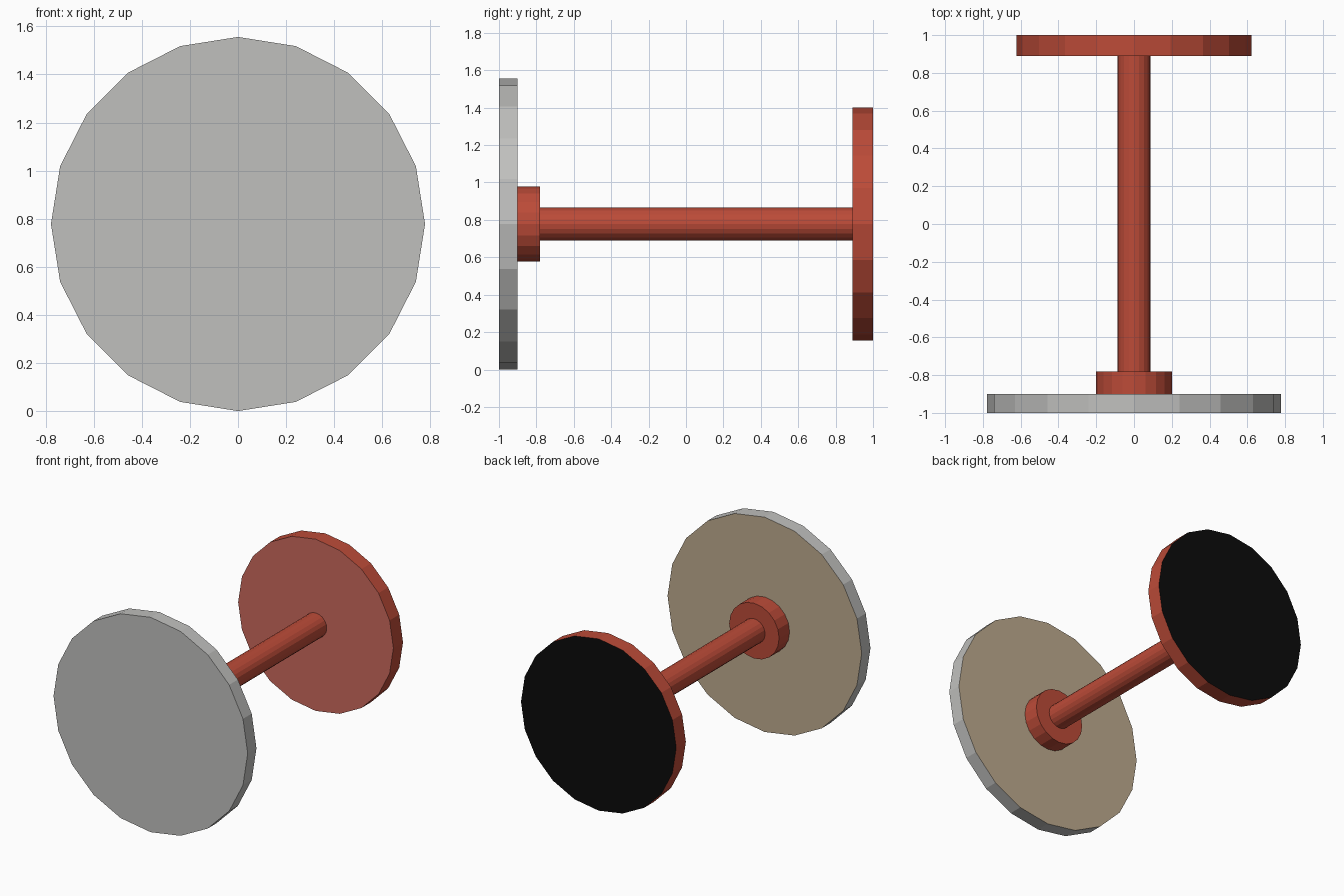
import bpy, bmesh, math
from mathutils import Matrix

if "Cube" in bpy.data.objects:
    bpy.data.objects.remove(bpy.data.objects["Cube"])

AXIS_Z = 0.778   # height of the shared axis
SIDES = 20


def material(name, srgb):
    lin = [((c / 255 + 0.055) / 1.055) ** 2.4 if c > 10 else c / 255 / 12.92 for c in srgb]
    m = bpy.data.materials.new(name)
    m.diffuse_color = (*lin, 1)
    m.use_nodes = True
    m.node_tree.nodes["Principled BSDF"].inputs["Base Color"].default_value = m.diffuse_color
    return m


grey = material("light_grey", (192, 192, 190))
tan = material("tan", (190, 171, 143))
red = material("red", (188, 75, 56))
dusty = material("dusty_red", (203, 105, 93))
black = material("black", (11, 11, 11))


def disc(name, radius, y0, y1, side, front=None, back=None):
    """Flat-shaded cylinder along y, with optional cap colours."""
    bm = bmesh.new()
    bmesh.ops.create_cone(bm, cap_ends=True, segments=SIDES,
                          radius1=radius, radius2=radius, depth=y1 - y0)
    bm.transform(Matrix.Translation((0, (y0 + y1) / 2, AXIS_Z))
                 @ Matrix.Rotation(math.pi / 2, 4, 'X'))
    bm.normal_update()
    for f in bm.faces:
        f.material_index = 1 if f.normal.y < -0.9 else 2 if f.normal.y > 0.9 else 0
    me = bpy.data.meshes.new(name)
    bm.to_mesh(me)
    bm.free()
    for m in (side, front or side, back or side):
        me.materials.append(m)
    ob = bpy.data.objects.new(name, me)
    bpy.context.collection.objects.link(ob)
    return ob


# Large front plate, hub, rod and smaller rear plate
disc("front_plate", 0.778, -1.0, -0.9, grey, back=tan)
disc("hub", 0.2, -0.9, -0.78, red)
disc("rod", 0.088, -0.78, 0.89, red)
disc("rear_plate", 0.622, 0.89, 1.0, red, front=dusty, back=black)
